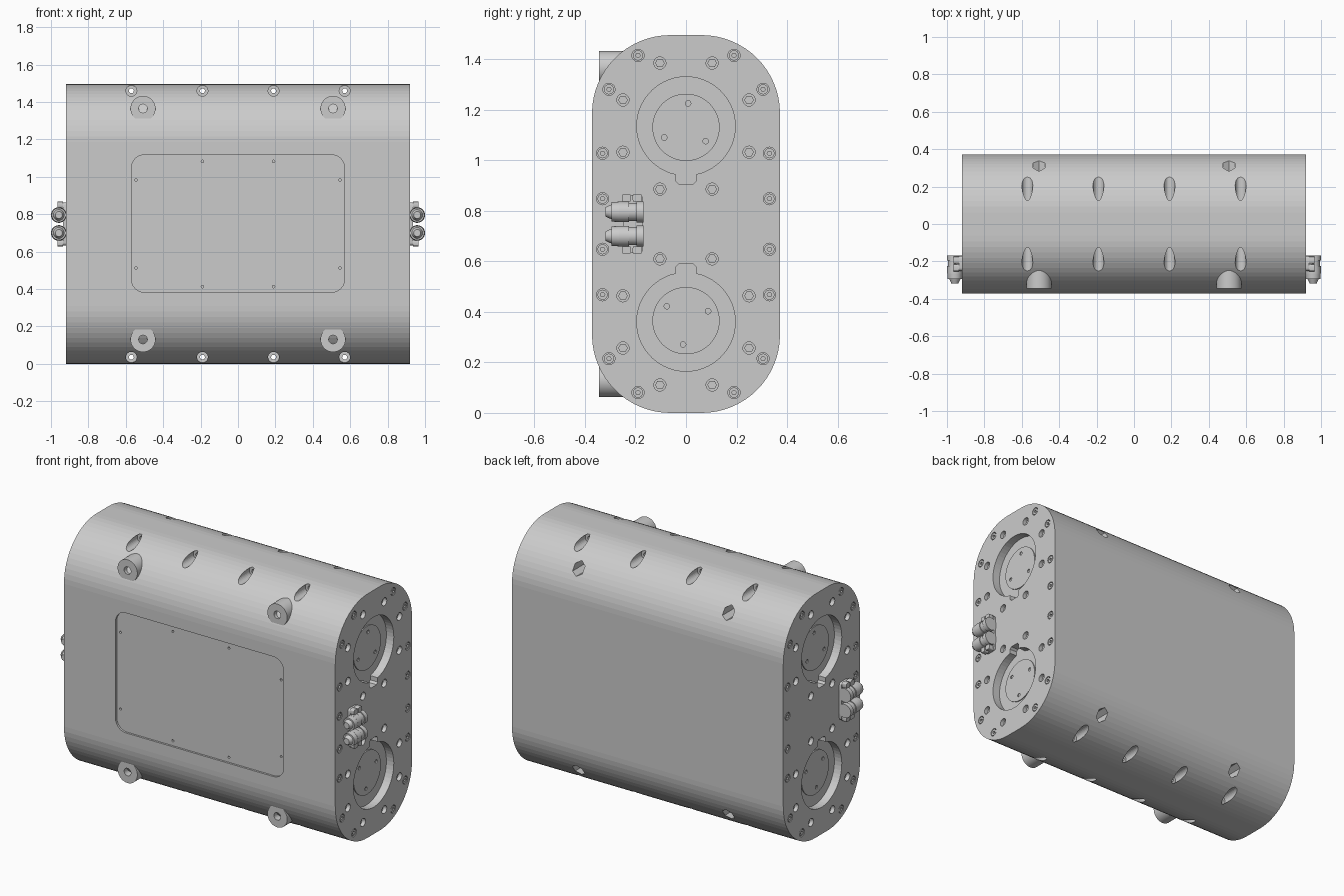
import bpy, bmesh
from math import sin, cos, pi, radians

if "Cube" in bpy.data.objects:
    bpy.data.objects.remove(bpy.data.objects["Cube"])

MID = 0.7475          # height of the horizontal symmetry plane
END, PLATE = 0.92, 0.05
XS = (-0.57, -0.19, 0.19, 0.57)


def circle(u, v, r, n=24, rot=0.0):
    return [(u + r * cos(rot + 2 * pi * i / n), v + r * sin(rot + 2 * pi * i / n)) for i in range(n)]


def rounded(u0, u1, v0, v1, r, n=8):
    pts = []
    for k, (cu, cv) in enumerate(((u1 - r, v1 - r), (u0 + r, v1 - r), (u0 + r, v0 + r), (u1 - r, v0 + r))):
        for i in range(n + 1):
            a = pi / 2 * (k + i / n)
            pts.append((cu + r * cos(a), cv + r * sin(a)))
    return pts


def prisms(name, parts, smooth=True):
    """One mesh from several profiles: (points, axis, start, end[, end scale])."""
    bm = bmesh.new()
    for pts, axis, a, b, *taper in parts:
        k = taper[0] if taper else 1
        cu = sum(p[0] for p in pts) / len(pts)
        cv = sum(p[1] for p in pts) / len(pts)
        place = (lambda u, v, t: (t, u, v)) if axis == 'x' else (lambda u, v, t: (u, t, v))
        lo = [bm.verts.new(place(u, v, a)) for u, v in pts]
        hi = [bm.verts.new(place(cu + (u - cu) * k, cv + (v - cv) * k, b)) for u, v in pts]
        bm.faces.new(lo)
        bm.faces.new(hi[::-1])
        for i in range(len(pts)):
            j = (i + 1) % len(pts)
            bm.faces.new((lo[j], lo[i], hi[i], hi[j]))
    bmesh.ops.recalc_face_normals(bm, faces=bm.faces[:])
    me = bpy.data.meshes.new(name)
    bm.to_mesh(me)
    bm.free()
    ob = bpy.data.objects.new(name, me)
    bpy.context.collection.objects.link(ob)
    if smooth:
        activate(ob)
        bpy.ops.object.shade_smooth_by_angle(angle=radians(35))
    return ob


def activate(ob):
    bpy.ops.object.select_all(action='DESELECT')
    ob.select_set(True)
    bpy.context.view_layer.objects.active = ob


def cut(ob, parts):
    cutter = prisms("cutter", parts, False)
    cutter.hide_render = True
    m = ob.modifiers.new("cut", 'BOOLEAN')
    m.operation, m.solver, m.object = 'DIFFERENCE', 'EXACT', cutter
    activate(ob)
    bpy.ops.object.modifier_apply(modifier=m.name)
    bpy.data.objects.remove(cutter)


def keyhole(s):
    """Round opening with a notch towards the middle (s = +1 upper, -1 lower)."""
    cz, g = MID + s * 0.3875, 0.2
    pts = [(0.195 * cos(a), 0.195 * sin(a)) for a in
           [-pi / 2 + g + (2 * pi - 2 * g) * i / 48 for i in range(49)]]
    pts += [(-0.039, -0.218), (-0.028, -0.23), (0.028, -0.23), (0.039, -0.218)]
    return [(y, cz + s * z) for y, z in pts]


# Main housing: stadium-like extrusion between the end plates
outline = rounded(-0.372, 0.372, 0, 2 * MID, 0.31, 16)
body = prisms("housing", [(outline, 'x', PLATE - END, END - PLATE)], False)

# Screw pockets along the top and bottom edges, front and back
pockets, bores = [], []
for s in (-1, 1):
    z = MID + s * 0.712
    for x in XS:
        pockets += [(circle(x, z, 0.029), 'y', d * 0.12, d * 0.5) for d in (-1, 1)]
        bores.append((circle(x, z, 0.013, 16), 'y', -0.2, 0.2))
cut(body, pockets)
cut(body, bores)

# Hexagonal nut pockets at the back
BOSSES = [(x, MID + s * 0.6175) for x in (-0.508, 0.508) for s in (-1, 1)]
cut(body, [(circle(x, z, 0.038, 6, pi / 6), 'y', 0.2, 0.5) for x, z in BOSSES])

# Shallow front panel recess with its small screw holes
cut(body, [(rounded(-0.57, 0.57, MID - 0.365, MID + 0.37, 0.07), 'y', -0.5, -0.36)])
cut(body, [(circle(x, MID + s * h, 0.007, 12), 'y', -0.5, -0.33)
           for s in (-1, 1) for x, h in ((-0.545, 0.235), (-0.19, 0.335), (0.19, 0.335), (0.545, 0.235))])

# Mounting bosses on the front
for i, (x, z) in enumerate(BOSSES):
    boss = prisms(f"mounting_boss_{i}", [(circle(x, z, 0.067, 40), 'y', -0.345, -0.08)])
    cut(boss, [(circle(x, z, 0.023), 'y', -0.5, -0.15)])

# Bolt positions on the end plates (y, z)
ring = [(0.27 * cos(a), MID + s * 0.3875 + 0.27 * sin(a))
        for s in (-1, 1) for a in [pi / 8 + k * pi / 4 for k in range(8)]]
rim = [(d * y, MID + s * h) for d in (-1, 1) for s in (-1, 1)
       for y, h in ((0.33, 0.1), (0.33, 0.28), (0.305, 0.533), (0.19, 0.667))]

for side, d in (("left", -1), ("right", 1)):
    inner, outer = d * (END - PLATE), d * END

    # End plate with two keyhole openings and bolt holes
    plate = prisms(f"{side}_end_plate", [(outline, 'x', inner, outer)], False)
    cut(plate, [(keyhole(s), 'x', d * 0.8, d * 1.0) for s in (-1, 1)]
        + [(circle(y, z, 0.024, 20), 'x', d * 0.8, d * 1.0) for y, z in ring])
    cut(plate, [(circle(y, z, 0.024, 20), 'x', d * 0.895, d * 1.0) for y, z in rim])

    # Hex bolts inside the ring holes, round screws in the rim holes
    prisms(f"{side}_hex_bolts", [(circle(y, z, 0.019, 6), 'x', inner, d * 0.9) for y, z in ring])
    screws = prisms(f"{side}_rim_screws", [(circle(y, z, 0.02, 20), 'x', d * 0.89, d * 0.919) for y, z in rim])
    cut(screws, [(circle(y, z, 0.009, 6), 'x', d * 0.905, d * 0.95) for y, z in rim])

    # Round covers at the bottom of the openings, each with three holes
    for s, tag, start in ((1, "upper", radians(85)), (-1, "lower", radians(-97))):
        cz = MID + s * 0.3825
        cover = prisms(f"{side}_{tag}_cover", [(circle(0, cz, 0.133, 48), 'x', inner - d * 0.005, inner + d * 0.006)])
        cut(cover, [(circle(0.095 * cos(start + k * 2 * pi / 3), cz + 0.095 * sin(start + k * 2 * pi / 3), 0.011, 14),
                     'x', d * 0.8, d * 0.95) for k in range(3)])

    # Twin cable connector: base, side lugs, barrels with tapered noses
    base = d * 0.935
    prisms(f"{side}_connector_base", [
        (rounded(-0.25, -0.17, MID - 0.115, MID + 0.115, 0.015, 3), 'x', d * 0.915, base)])
    lugs = []
    for s in (-1, 1):
        for y in (-0.235, -0.193):
            lugs.append((rounded(y - 0.018, y + 0.018, MID + s * 0.103 - 0.016, MID + s * 0.103 + 0.016, 0.008, 3),
                         'x', base, d * 0.965))
    prisms(f"{side}_connector_lugs", lugs)
    barrels = []
    for s in (-1, 1):
        x, z = d * 0.958, MID + s * 0.048
        barrels += [(circle(x, z, 0.042), 'y', -0.195, -0.168),
                    (circle(x, z, 0.036), 'y', -0.225, -0.195),
                    (circle(x, z, 0.041), 'y', -0.265, -0.225),
                    (circle(x, z, 0.038), 'y', -0.295, -0.265, 1 / 0.75 * 0.8),
                    (circle(x, z, 0.034), 'y', -0.285, -0.318, 0.55)]
    prisms(f"{side}_connector_barrels", barrels)
